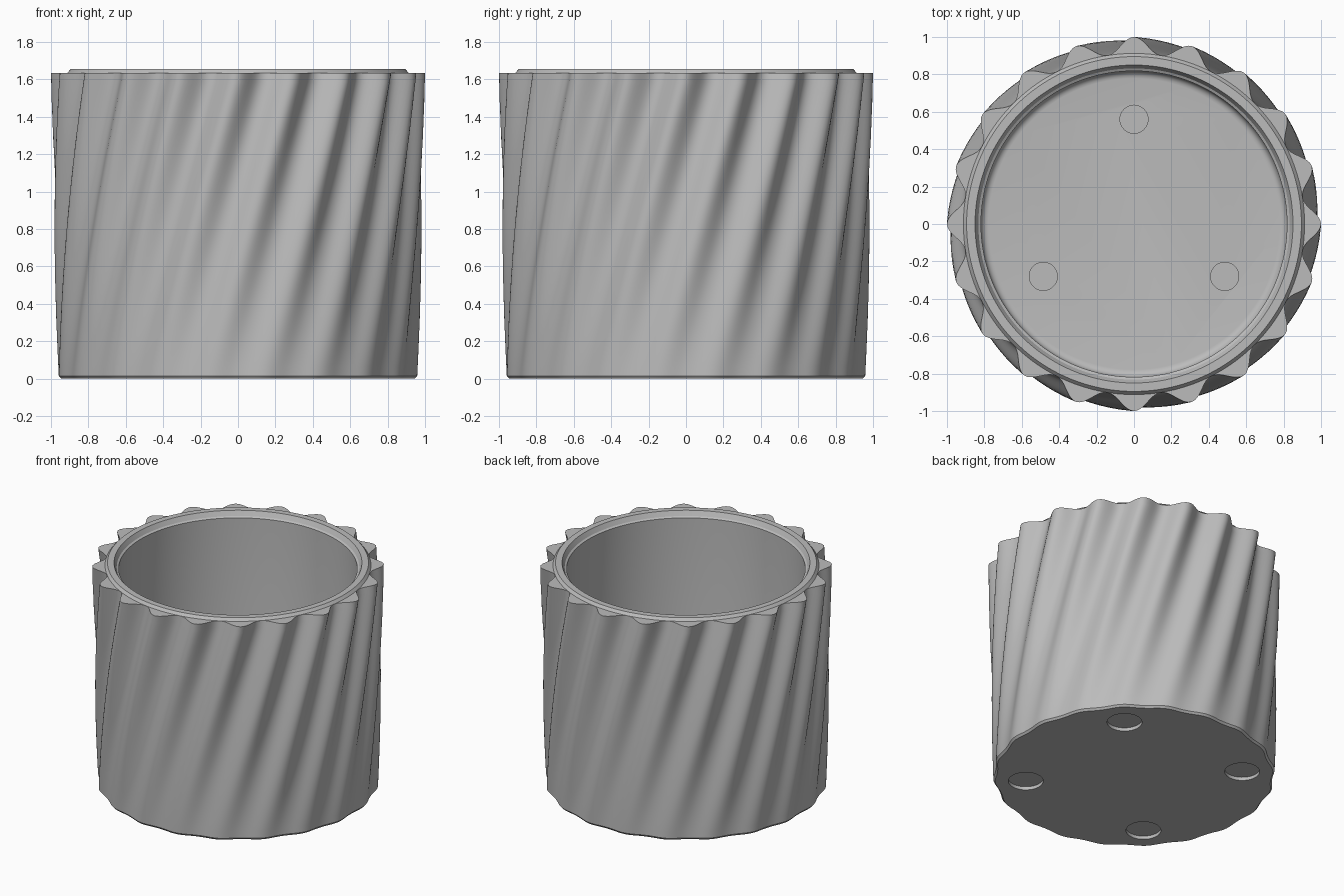
import bpy
import bmesh
from math import cos, sin, pi, radians

FLUTES = 20
SEGMENTS = FLUTES * 16
HEIGHT = 1.635
TWIST = radians(27)
ROWS = 32

cube = bpy.data.objects.get("Cube")
if cube:
    bpy.data.objects.remove(cube, do_unlink=True)

grey = bpy.data.materials.new("plain grey")
grey.use_nodes = True
colour = (0.5, 0.5, 0.5, 1)
grey.diffuse_color = colour
grey.node_tree.nodes["Principled BSDF"].inputs["Base Color"].default_value = colour


def add_object(name, bm):
    bmesh.ops.recalc_face_normals(bm, faces=bm.faces[:])
    mesh = bpy.data.meshes.new(name)
    bm.to_mesh(mesh)
    bm.free()
    mesh.materials.append(grey)
    obj = bpy.data.objects.new(name, mesh)
    bpy.context.collection.objects.link(obj)
    return obj


def flute_radius(angle, z):
    """Twisted flutes that deepen from the base to the top."""
    t = z / HEIGHT
    peak = 0.967 + 0.033 * t
    valley = 0.95 - 0.037 * t
    wave = (0.5 + 0.5 * cos(FLUTES * (angle - TWIST * (t - 1)))) ** 1.15
    return valley + (peak - valley) * wave


def fluted_ring(z, inset=0.0):
    return lambda a: (flute_radius(a, z) - inset, z)


def round_ring(radius, z):
    return lambda a: (radius, z)


# Outer wall rings, with a small chamfer at the foot
rings = [fluted_ring(0, 0.012)]
rings += [fluted_ring(0.015 + (HEIGHT - 0.015) * i / ROWS) for i in range(ROWS + 1)]

# Raised rim, inner step, inner wall
for radius, z in [(0.912, HEIGHT), (0.895, 1.655), (0.85, 1.655),
                  (0.832, 1.62), (0.818, 1.612), (0.818, 0.12)]:
    rings.append(round_ring(radius, z))

# Rounded corner down to the floor
for i in range(1, 6):
    a = i / 5 * pi / 2
    rings.append(round_ring(0.778 + 0.04 * cos(a), 0.12 - 0.04 * sin(a)))

bm = bmesh.new()
loops = []
for ring in rings:
    loop = []
    for s in range(SEGMENTS):
        a = 2 * pi * s / SEGMENTS
        r, z = ring(a)
        loop.append(bm.verts.new((r * cos(a), r * sin(a), z)))
    loops.append(loop)
for low, high in zip(loops, loops[1:]):
    for s in range(SEGMENTS):
        n = (s + 1) % SEGMENTS
        bm.faces.new((low[s], low[n], high[n], high[s]))
bm.faces.new(loops[0][::-1])
bm.faces.new(loops[-1])
pot = add_object("fluted_pot", bm)


def cut_recesses(name, count, start, distance, radius, z, depth):
    """Cut a circle of round recesses centred on height z."""
    bm = bmesh.new()
    for i in range(count):
        a = start + 2 * pi * i / count
        made = bmesh.ops.create_cone(bm, cap_ends=True, segments=48, radius1=radius,
                                     radius2=radius, depth=depth * 2)
        bmesh.ops.translate(bm, verts=made["verts"],
                            vec=(distance * cos(a), distance * sin(a), z))
    cutter = add_object(name, bm)
    cutter.hide_render = True
    mod = pot.modifiers.new(name, "BOOLEAN")
    mod.operation = "DIFFERENCE"
    mod.solver = "EXACT"
    mod.object = cutter
    bpy.context.view_layer.objects.active = pot
    bpy.ops.object.modifier_apply(modifier=mod.name)
    bpy.data.objects.remove(cutter, do_unlink=True)


# Round recesses under the base and in the floor
cut_recesses("base_recess_cutter", 4, pi / 4, 0.745, 0.12, 0, 0.025)
cut_recesses("floor_recess_cutter", 3, pi / 2, 0.56, 0.075, 0.08, 0.015)

bpy.ops.object.select_all(action="DESELECT")
pot.select_set(True)
bpy.context.view_layer.objects.active = pot
bpy.ops.object.shade_smooth_by_angle(angle=radians(30))
